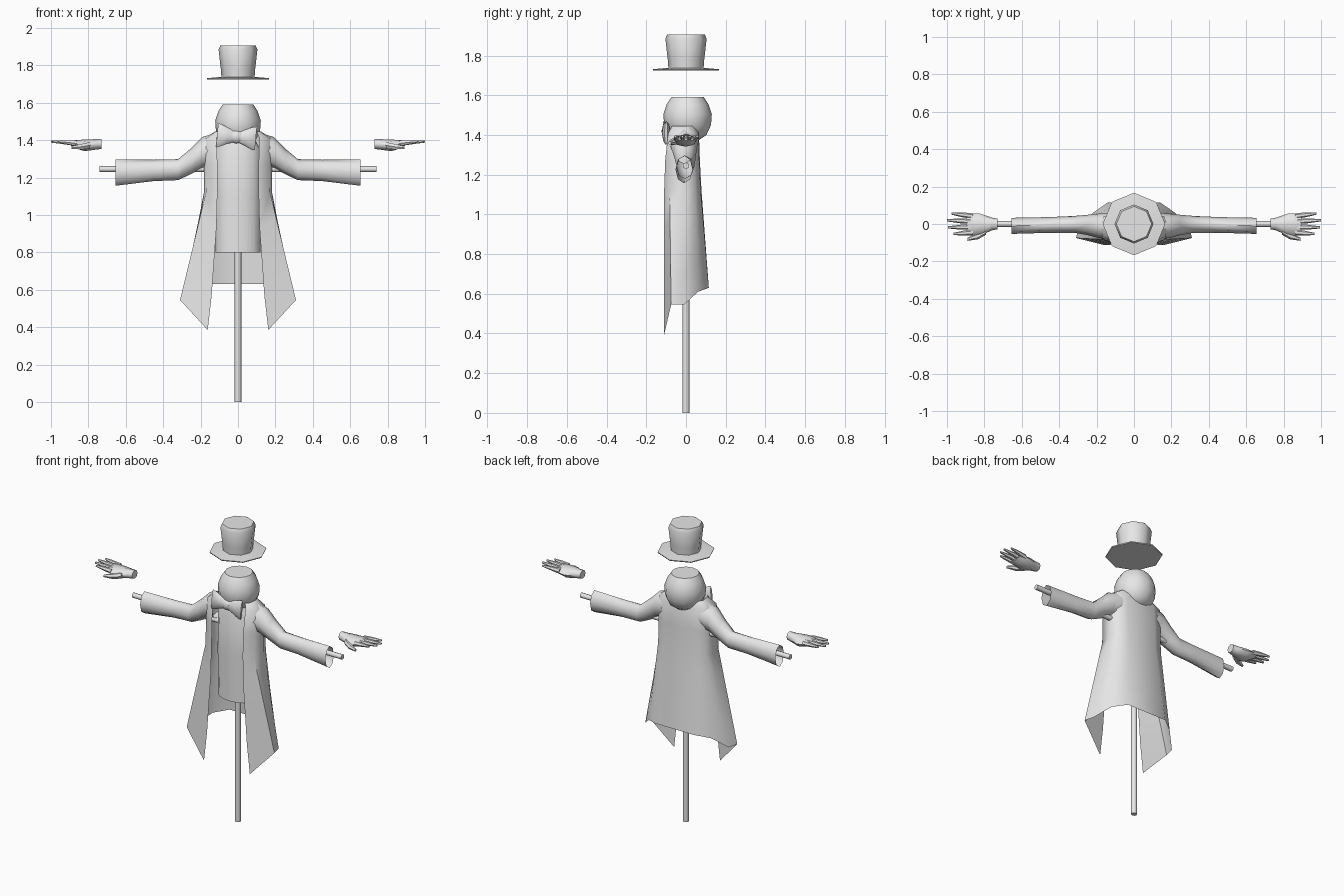
import bpy
import bmesh
import math
from mathutils import Vector

if "Cube" in bpy.data.objects:
    bpy.data.objects.remove(bpy.data.objects["Cube"], do_unlink=True)

GREY = (0.8, 0.8, 0.8, 1.0)
grey = bpy.data.materials.new("plain grey")
grey.use_nodes = True
grey.diffuse_color = GREY
grey.node_tree.nodes["Principled BSDF"].inputs["Base Color"].default_value = GREY


def finish(bm, name, mirror=False, angle=50, recalc=True):
    """Turn a bmesh into a smooth shaded object."""
    if recalc:
        bmesh.ops.recalc_face_normals(bm, faces=bm.faces)
    mesh = bpy.data.meshes.new(name)
    bm.to_mesh(mesh)
    bm.free()
    obj = bpy.data.objects.new(name, mesh)
    bpy.context.collection.objects.link(obj)
    mesh.materials.append(grey)
    bpy.ops.object.select_all(action="DESELECT")
    obj.select_set(True)
    bpy.context.view_layer.objects.active = obj
    bpy.ops.object.shade_smooth_by_angle(angle=math.radians(angle))
    if mirror:
        obj.modifiers.new("Mirror", "MIRROR")
    return obj


def skin(bm, rings, closed=True, caps=(True, True)):
    """Bridge successive rows of points, optionally capping the ends."""
    rows = [[bm.verts.new(p) for p in ring] for ring in rings]
    n = len(rows[0])
    for a, b in zip(rows, rows[1:]):
        for i in range(n if closed else n - 1):
            j = (i + 1) % n
            bm.faces.new((a[i], a[j], b[j], b[i]))
    if caps[0]:
        bm.faces.new(rows[0][::-1])
    if caps[1]:
        bm.faces.new(rows[-1])


def ellipse(centre, u, v, n=8):
    c, u, v = Vector(centre), Vector(u), Vector(v)
    turns = [math.tau * i / n for i in range(n)]
    return [c + u * math.cos(t) + v * math.sin(t) for t in turns]


def lathe(name, profile, n=8, y=0.0, flat=1.0, angle=50):
    """Closed solid from (radius, height) pairs around a vertical axis."""
    bm = bmesh.new()
    skin(bm, [ellipse((0, y, z), (r, 0, 0), (0, r * flat, 0), n) for r, z in profile])
    return finish(bm, name, angle=angle)


def limb_ring(x, y, z, ry, rz, n=8):
    return ellipse((x, y, z), (0, ry, 0), (0, 0, rz), n)


# Poles
lathe("upright_pole", [(0.018, 0), (0.018, 1.42)])
bm = bmesh.new()
skin(bm, [limb_ring(x, 0, 1.245, 0.016, 0.016) for x in (-0.74, 0.74)])
finish(bm, "cross_pole")

# Head, hat and waistcoat
lathe("head", [(0.05, 1.37), (0.095, 1.40), (0.118, 1.45), (0.122, 1.505),
               (0.105, 1.555), (0.082, 1.59)], n=12, y=0.008)
lathe("hat_brim", [(0.165, 1.725), (0.167, 1.731), (0.095, 1.738)])
lathe("hat_crown", [(0.088, 1.73), (0.092, 1.78), (0.104, 1.885), (0.094, 1.907)])
lathe("waistcoat", [(0.12, 0.80), (0.122, 1.1), (0.12, 1.35), (0.08, 1.42)],
      n=16, y=-0.015, flat=0.62)


# Open coat, built as one half from the back seam to the front edge
def coat_row(z, w, back, front, edge):
    return [Vector(p) for p in (
        (0, back, z), (w * 0.55, back * 0.95, z), (w * 0.9, back * 0.6, z),
        (w, 0, z), (w * 0.94, front * 0.75, z), (edge, front, z))]


waist = coat_row(1.12, 0.182, 0.078, -0.11, 0.11)
hem = [Vector(p) for p in (
    (0, 0.115, 0.63), (0.14, 0.115, 0.63), (0.22, 0.06, 0.61),
    (0.295, -0.01, 0.545), (0.31, -0.075, 0.545), (0.162, -0.112, 0.385))]
rows = [coat_row(1.445, 0.125, 0.05, -0.07, 0.1),
        coat_row(1.41, 0.18, 0.065, -0.09, 0.115),
        coat_row(1.27, 0.183, 0.07, -0.105, 0.11), waist]
for step in (1, 2, 3, 4):
    rows.append([a.lerp(b, step / 4) for a, b in zip(waist, hem)])
for row in rows[4:7]:
    row[-1].x -= 0.008
bm = bmesh.new()
skin(bm, rows, closed=False, caps=(False, False))
finish(bm, "coat", mirror=True, angle=60)

# Sleeves, open at the cuffs
bm = bmesh.new()
skin(bm, [limb_ring(*r) for r in (
    (0.13, -0.01, 1.35, 0.07, 0.085), (0.19, -0.01, 1.335, 0.065, 0.082),
    (0.25, -0.005, 1.288, 0.054, 0.069), (0.32, -0.002, 1.242, 0.045, 0.056),
    (0.45, -0.005, 1.238, 0.042, 0.057), (0.655, -0.01, 1.226, 0.043, 0.07))],
    caps=(False, False))
finish(bm, "sleeves", mirror=True, angle=60)

# Hands, palm down with the thumb to the front
bm = bmesh.new()
skin(bm, [limb_ring(*r) for r in (
    (0.73, 0, 1.38, 0.028, 0.027), (0.76, 0, 1.377, 0.034, 0.028),
    (0.82, -0.003, 1.372, 0.058, 0.031), (0.87, -0.002, 1.378, 0.058, 0.022),
    (0.895, 0, 1.383, 0.052, 0.012))])
for root, tip, reach in ((-0.045, -0.053, 0.965), (-0.016, -0.018, 0.995),
                         (0.014, 0.02, 1.0), (0.042, 0.056, 0.975)):
    mid = (root + tip) / 2
    skin(bm, [limb_ring(0.86, root, 1.382, 0.015, 0.017, 6),
              limb_ring((0.86 + reach) / 2, mid, 1.388, 0.013, 0.012, 6),
              limb_ring(reach, tip, 1.392, 0.006, 0.006, 6)])
skin(bm, [limb_ring(0.79, -0.035, 1.372, 0.022, 0.02, 6),
          limb_ring(0.835, -0.064, 1.365, 0.018, 0.017, 6),
          limb_ring(0.89, -0.082, 1.36, 0.008, 0.008, 6)])
finish(bm, "hands", mirror=True)


# Bow tie with a slight tilt
def bow_ring(x, depth, height):
    return limb_ring(x, 0, 0, depth, height, 8)


bm = bmesh.new()
for side in (-1, 1):
    skin(bm, [bow_ring(side * x, d, h) for x, d, h in (
        (0.01, 0.012, 0.028), (0.05, 0.022, 0.044), (0.085, 0.02, 0.06),
        (0.104, 0.008, 0.063))])
skin(bm, [bow_ring(x, d, h) for x, d, h in (
    (-0.022, 0.016, 0.03), (0, 0.024, 0.036), (0.022, 0.016, 0.03))])
bow = finish(bm, "bow_tie", angle=40)
bow.location = (-0.008, -0.1, 1.418)
bow.rotation_euler.y = math.radians(5)
